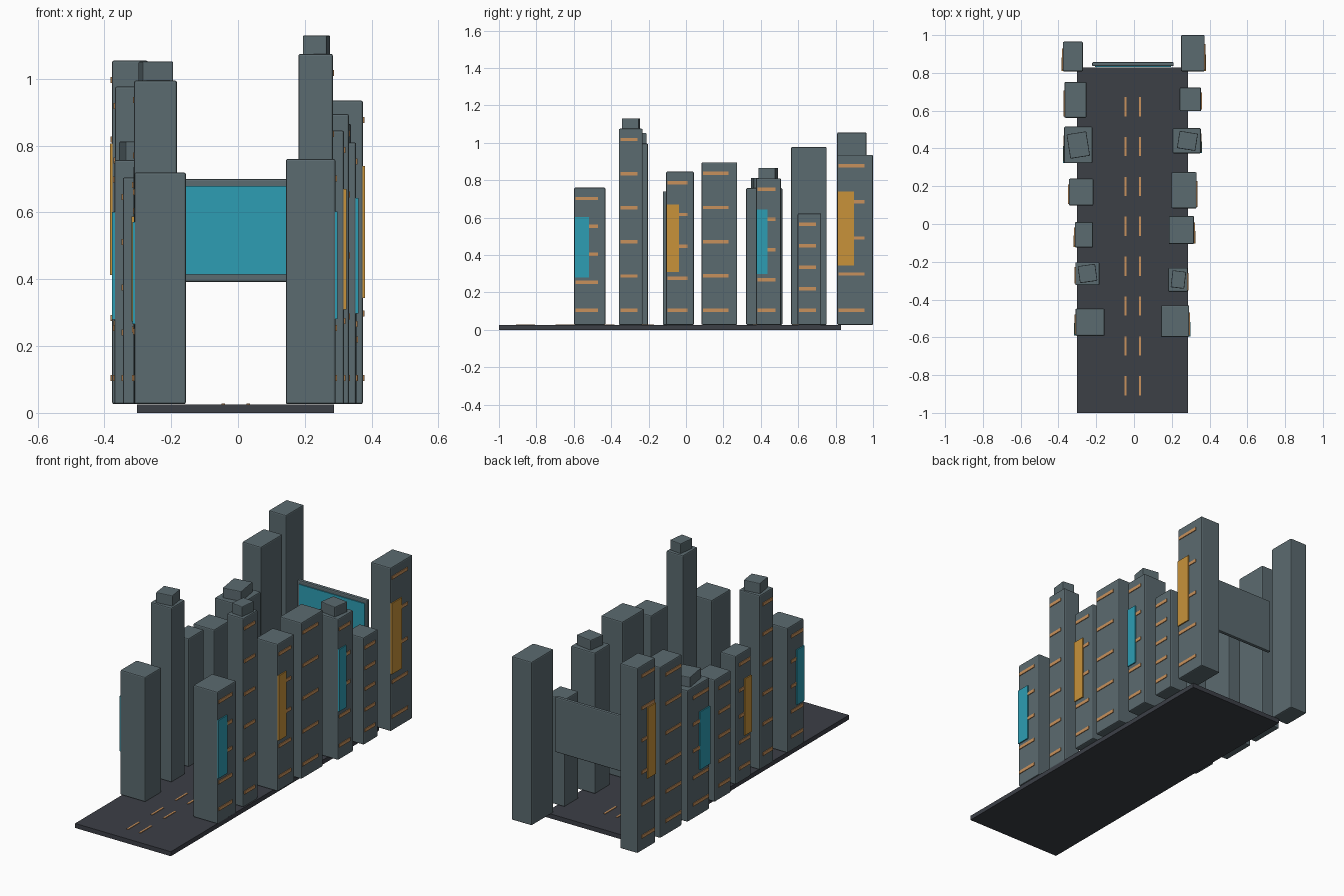
import bpy, math

if "Cube" in bpy.data.objects:
    bpy.data.objects.remove(bpy.data.objects["Cube"])


def material(name, rgb):
    m = bpy.data.materials.new(name)
    m.diffuse_color = (*rgb, 1)
    m.use_nodes = True
    m.node_tree.nodes["Principled BSDF"].inputs["Base Color"].default_value = m.diffuse_color
    return m


CONCRETE = material("grey concrete", (0.105, 0.145, 0.16))
ASPHALT = material("dark asphalt", (0.045, 0.05, 0.062))
ORANGE = material("window orange", (0.58, 0.285, 0.107))
AMBER = material("sign amber", (0.58, 0.287, 0.042))
CYAN = material("sign cyan", (0.026, 0.337, 0.456))


def box(name, x, y, z, mat, bevel=0, turn=0):
    """Box from (low, high) pairs, optionally bevelled and turned about z."""
    bpy.ops.mesh.primitive_cube_add(size=1, location=[sum(p) / 2 for p in (x, y, z)])
    ob = bpy.context.object
    ob.name = name
    ob.scale = (x[1] - x[0], y[1] - y[0], z[1] - z[0])
    bpy.ops.object.transform_apply(location=False, rotation=False, scale=True)
    ob.rotation_euler.z = math.radians(turn)
    ob.data.materials.append(mat)
    if bevel:
        mod = ob.modifiers.new("bevel", "BEVEL")
        mod.width, mod.segments = bevel, 2
    return ob


BASE = 0.026


def building(name, side, x, y, top, sign=None):
    """Tower with window strips and an optional tall sign on its outer face."""
    box(name, x, y, (BASE, top), CONCRETE, 0.006)
    face = x[1] if side > 0 else x[0]
    depth, height = y[1] - y[0], top - BASE

    def plate(part, y0, y1, z0, z1, out, mat):
        xs = sorted((face - side * 0.003, face + side * out))
        box(f"{name}_{part}", xs, (y0, y1), (z0, z1), mat)

    count = 6 if top > 0.95 else 5
    for i in range(count):
        z = 0.105 + (top - 0.163) * i / (count - 1)
        plate("window_strip", y[0] + 0.008, y[0] + 0.008 + 0.72 * depth,
              z - 0.009, z + 0.009, 0.004, ORANGE)
    if sign:
        mid, half = BASE + 0.567 * height, min(0.22 * height, 0.197)
        plate("sign", y[0] + 0.002, y[0] + 0.47 * depth, mid - half, mid + half, 0.0065, sign)


# Road with two rows of lane dashes
box("road", (-0.302, 0.287), (-1.0, 0.828), (0, 0.025), ASPHALT)
for x in (-0.044, 0.031):
    for i in range(8):
        y = -0.857 + 0.2112 * i
        box("lane_dash", (x - 0.005, x + 0.005), (y - 0.051, y + 0.051), (0.022, 0.028), ORANGE)

# Right row, front to back
RIGHT = [
    ((0.143, 0.292), (-0.598, -0.431), 0.76, CYAN),
    ((0.181, 0.284), (-0.359, -0.232), 1.075, None),
    ((0.184, 0.318), (-0.106, 0.042), 0.845, AMBER),
    ((0.198, 0.332), (0.083, 0.274), 0.895, None),
    ((0.205, 0.354), (0.374, 0.508), 0.81, CYAN),
    ((0.242, 0.355), (0.597, 0.723), 0.622, None),
    ((0.249, 0.374), (0.808, 1.0), 0.935, AMBER),
]
# Left row, front to back
LEFT = [
    ((-0.310, -0.156), (-0.592, -0.448), 0.72, CYAN),
    ((-0.311, -0.183), (-0.324, -0.203), 0.995, None),
    ((-0.313, -0.217), (-0.124, 0.010), 0.74, AMBER),
    ((-0.345, -0.215), (0.098, 0.240), 0.705, None),
    ((-0.370, -0.220), (0.322, 0.515), 0.757, CYAN),
    ((-0.368, -0.252), (0.562, 0.752), 0.977, None),
    ((-0.377, -0.270), (0.808, 0.965), 1.055, AMBER),
]
for side, row, label in ((1, RIGHT, "right"), (-1, LEFT, "left")):
    for i, (x, y, top, sign) in enumerate(row, 1):
        building(f"{label}_building_{i}", side, x, y, top, sign)

# Rooftop blocks: centre, size, bottom, top, turn
for cx, cy, w, d, z0, z1, turn in (
    (0.235, -0.294, 0.072, 0.09, 1.07, 1.13, -7),
    (0.283, 0.440, 0.098, 0.092, 0.805, 0.865, -9),
    (-0.246, -0.262, 0.093, 0.09, 0.99, 1.052, 8),
    (-0.295, 0.418, 0.105, 0.13, 0.752, 0.812, 9),
):
    box("rooftop_block", (cx - w / 2, cx + w / 2), (cy - d / 2, cy + d / 2),
        (z0, z1), CONCRETE, 0.004, turn)

# Billboard closing the street
box("billboard_frame", (-0.222, 0.21), (0.836, 0.857), (0.392, 0.70), CONCRETE, 0.006)
box("billboard_screen", (-0.207, 0.195), (0.831, 0.839), (0.415, 0.68), CYAN)
